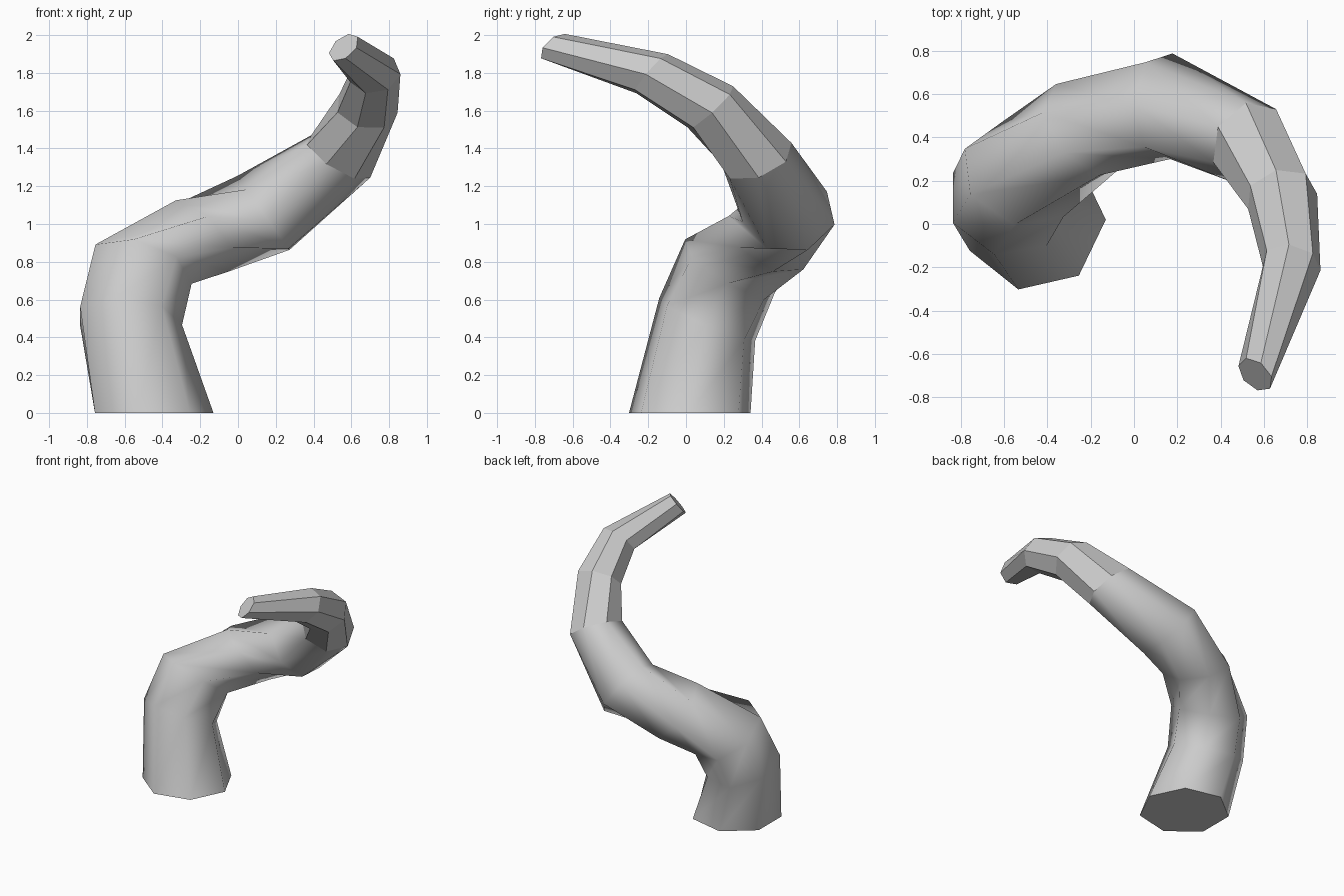
import bpy, bmesh, math
from mathutils import Vector

cube = bpy.data.objects.get("Cube")
if cube:
    bpy.data.objects.remove(cube)

SIDES = 7

# Cross-sections: centre, plane normal, direction of first corner, radius
SECTIONS = [
    ((-.46, .02, 0), (0, 0, 1), (1, 0, 0), .33),
    ((-.58, .11, .49), (.09, .4, .9), (1, 0, 0), .285),
    ((-.52, .23, .76), (.25, .52, .82), (1, 0, -.2), .285),
    ((-.22, .44, .93), (.6, .5, .62), (.7, .1, -.7), .25),
    ((.14, .545, 1.05), (.82, 0, .58), (.53, .4, -.75), .25),
    ((.53, .375, 1.35), (.51, -.31, .8), (.18, .01, -.11), .2),
    ((.68, .13, 1.615), (.15, -.66, .72), (.17, .02, -.04), .167),
    ((.725, -.185, 1.795), (-.15, -.75, .64), (.13, -.03, 0), .138),
    ((.56, -.695, 1.935), (-.53, -.57, .62), (.07, -.07, 0), .093),
]
SMOOTH_BANDS = 5  # the hooked tip above these is faceted

grey = bpy.data.materials.new("plain_grey")
grey.use_nodes = True
grey.diffuse_color = (.6, .6, .6, 1)
grey.node_tree.nodes["Principled BSDF"].inputs["Base Color"].default_value = grey.diffuse_color


def ring(bm, centre, normal, hint, radius):
    n = Vector(normal).normalized()
    h = Vector(hint)
    u = (h - n * h.dot(n)).normalized()
    w = n.cross(u)
    angles = [math.tau * i / SIDES for i in range(SIDES)]
    return [bm.verts.new(Vector(centre) + radius * (u * math.cos(a) + w * math.sin(a)))
            for a in angles]


# Curved horn lofted through the cross-sections
bm = bmesh.new()
rings = [ring(bm, *s) for s in SECTIONS]
for band, (low, high) in enumerate(zip(rings, rings[1:])):
    for i in range(SIDES):
        j = (i + 1) % SIDES
        face = bm.faces.new((low[i], low[j], high[j], high[i]))
        face.smooth = band < SMOOTH_BANDS

# Flat caps at the foot and the tip
bm.faces.new(rings[0][::-1])
bm.faces.new(rings[-1])

# Sharp rims keep the caps and faceted hook crisp
for edge in bm.edges:
    edge.smooth = all(f.smooth for f in edge.link_faces)

mesh = bpy.data.meshes.new("curved_horn")
bm.to_mesh(mesh)
bm.free()
mesh.materials.append(grey)
horn = bpy.data.objects.new("curved_horn", mesh)
bpy.context.collection.objects.link(horn)
